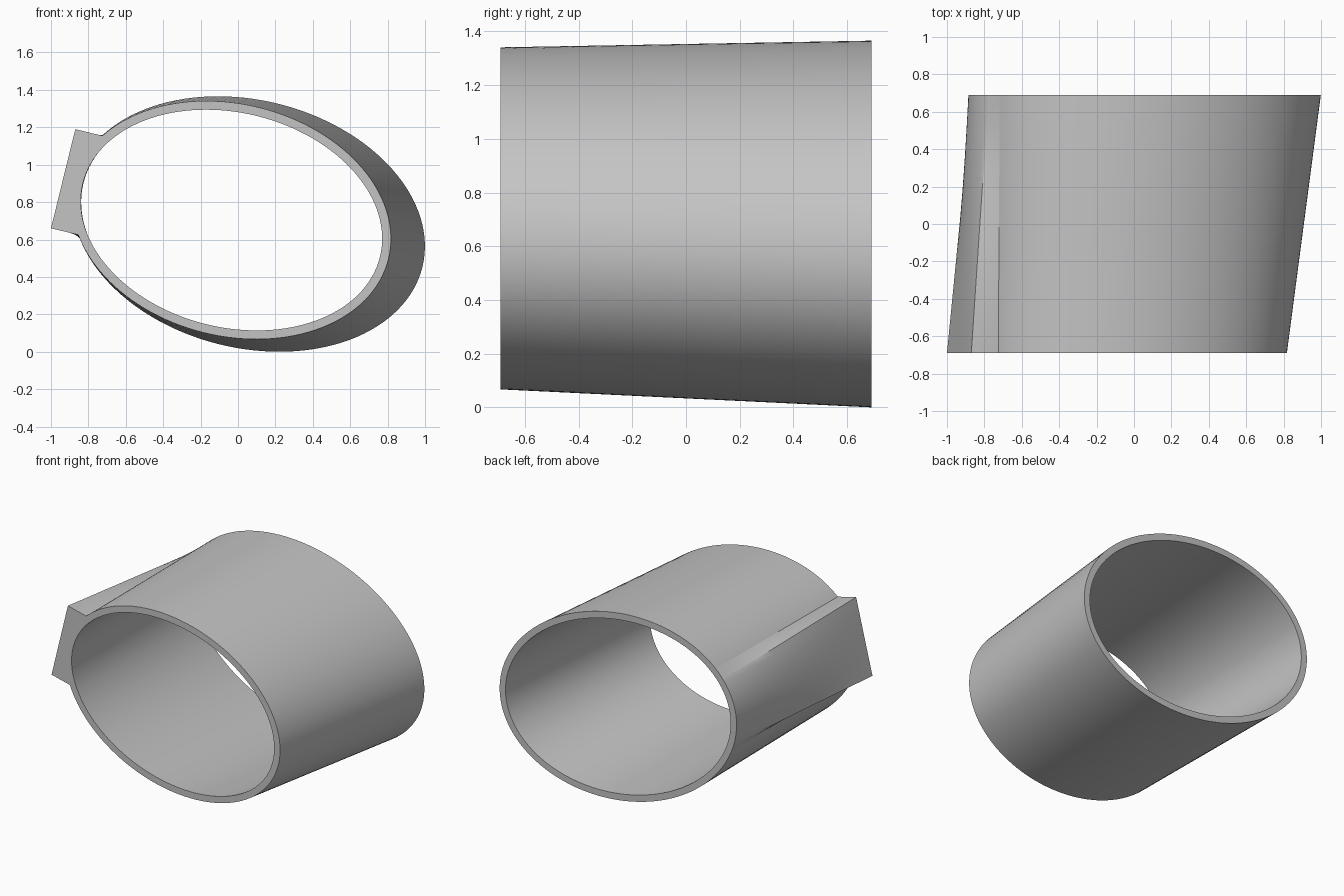
import bpy, bmesh
from math import cos, sin, pi, radians, sqrt

cube = bpy.data.objects.get("Cube")
if cube:
    bpy.data.objects.remove(cube)

grey = bpy.data.materials.new("plain_grey")
grey.use_nodes = True
grey.diffuse_color = (0.55, 0.55, 0.55, 1)
grey.node_tree.nodes["Principled BSDF"].inputs["Base Color"].default_value = (0.55, 0.55, 0.55, 1)

TILT = radians(-14)
WALL = 0.047
HALF = 0.69
SEGMENTS = 128
# centre x, centre z, long radius, short radius
FRONT = (-0.035, 0.704, 0.865, 0.62)
BACK = (0.057, 0.683, 0.957, 0.662)


def ring(ellipse, y, inset=0.0):
    cx, cz, a, b = ellipse
    a, b = a - inset, b - inset
    points = []
    for i in range(SEGMENTS):
        t = 2 * pi * i / SEGMENTS
        u, v = a * cos(t), b * sin(t)
        points.append((cx + u * cos(TILT) - v * sin(TILT), y,
                       cz + u * sin(TILT) + v * cos(TILT)))
    return points


def left_x(ellipse, z):
    """x of the right-hand (-x) wall of a tilted ellipse at height z"""
    cx, cz, a, b = ellipse
    hh = (a * sin(TILT)) ** 2 + (b * cos(TILT)) ** 2
    cov = (a * a - b * b) * sin(TILT) * cos(TILT)
    dz = z - cz
    return cx + cov / hh * dz - a * b / sqrt(hh) * sqrt(1 - dz * dz / hh)


def finish(name, bm):
    bmesh.ops.recalc_face_normals(bm, faces=bm.faces)
    mesh = bpy.data.meshes.new(name)
    bm.to_mesh(mesh)
    bm.free()
    mesh.materials.append(grey)
    obj = bpy.data.objects.new(name, mesh)
    bpy.context.collection.objects.link(obj)
    bpy.ops.object.select_all(action='DESELECT')
    obj.select_set(True)
    bpy.context.view_layer.objects.active = obj
    bpy.ops.object.shade_smooth_by_angle(angle=radians(30))
    return obj


def bridge(bm, one, two, closed):
    n = len(one)
    for i in range(n if closed else n - 1):
        j = (i + 1) % n
        bm.faces.new((one[i], one[j], two[j], two[i]))


# Flaring elliptical tube
bm = bmesh.new()
loops = [[bm.verts.new(p) for p in points] for points in (
    ring(FRONT, -HALF), ring(BACK, HALF),
    ring(BACK, HALF, WALL), ring(FRONT, -HALF, WALL))]
for k in range(4):
    bridge(bm, loops[k], loops[(k + 1) % 4], True)
finish("tube", bm)

# Side block: square corners at the front blending into the tube at the back
corners = [(-0.853, 0.625), (-1.0, 0.66), (-0.87, 1.19), (-0.725, 1.155)]
back_heights = [0.60, 0.66, 1.10, 1.163]
STEPS = 16
path, heights = [], []
for k in range(3):
    for s in range(STEPS + (k == 2)):
        t = s / STEPS
        path.append([p + (q - p) * t for p, q in zip(corners[k], corners[k + 1])])
        heights.append(back_heights[k] + (back_heights[k + 1] - back_heights[k]) * t)

bm = bmesh.new()
count = len(path) - 1
outer = [bm.verts.new((x, -HALF, z)) for x, z in path]
rear = [bm.verts.new((left_x(BACK, z), HALF, z)) for z in heights]
low, high = corners[0][1], corners[3][1]
levels = [low + (high - low) * i / count for i in range(count + 1)]
seat = [bm.verts.new((left_x(FRONT, z) + 0.002, -HALF, z)) for z in levels]
# tapered outside in several spans, so the twist stays smooth
previous = outer
SPANS = 8
for k in range(1, SPANS + 1):
    current = rear if k == SPANS else [
        bm.verts.new(a.co.lerp(b.co, k / SPANS)) for a, b in zip(outer, rear)]
    bridge(bm, previous, current, False)
    previous = current
# flat front and hidden inner seat
bridge(bm, seat, outer, False)
bridge(bm, rear, seat, False)
finish("side_block", bm)
